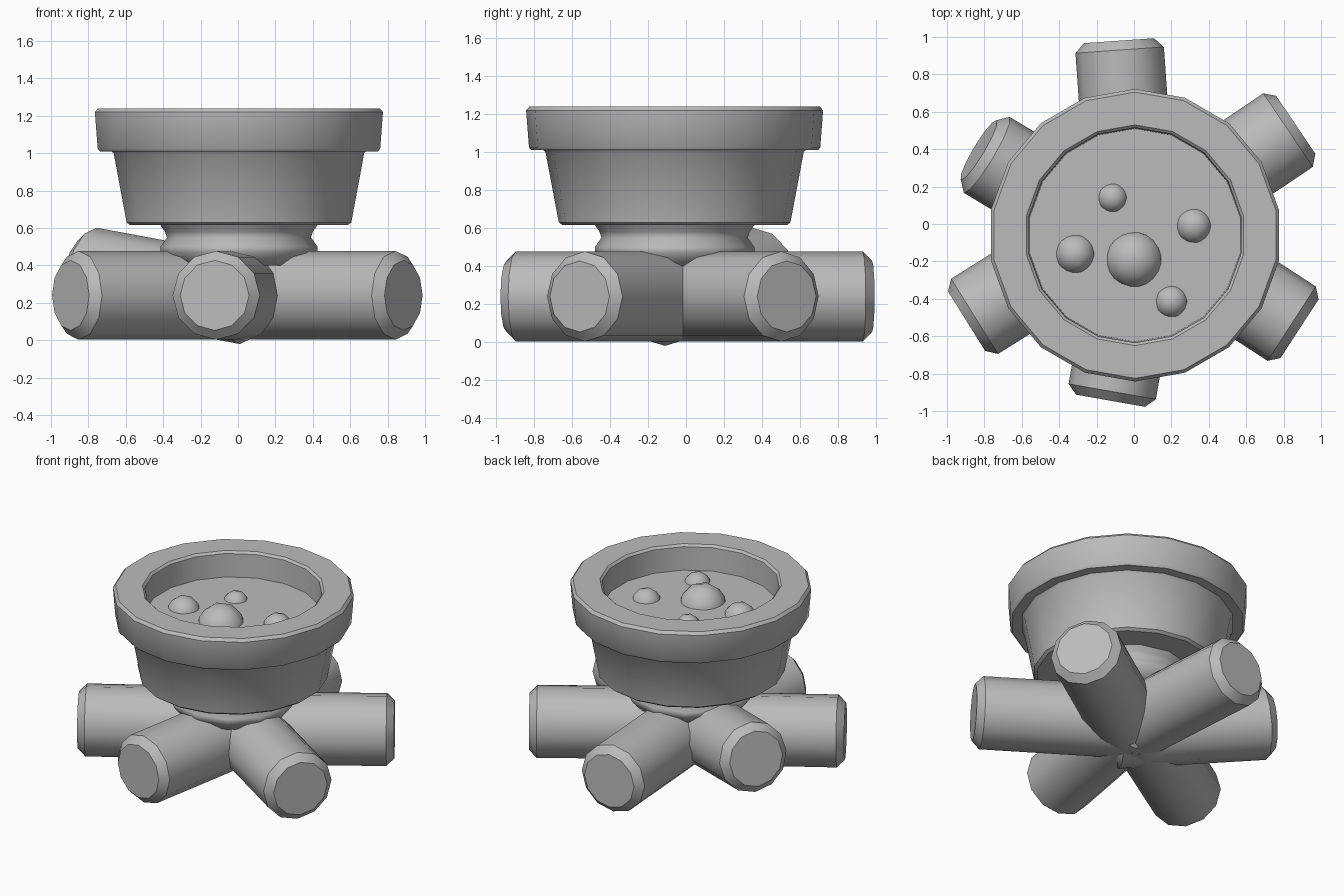
import bpy, bmesh, math
from mathutils import Vector

if "Cube" in bpy.data.objects:
    bpy.data.objects.remove(bpy.data.objects["Cube"])

GREY = (0.5, 0.5, 0.5, 1)
grey = bpy.data.materials.new("plain grey")
grey.use_nodes = True
grey.diffuse_color = GREY
grey.node_tree.nodes["Principled BSDF"].inputs["Base Color"].default_value = GREY

CENTRE = (0.005, -0.06, 0)


def finish(name, bm, location, angle):
    bmesh.ops.recalc_face_normals(bm, faces=bm.faces)
    mesh = bpy.data.meshes.new(name)
    bm.to_mesh(mesh)
    bm.free()
    mesh.materials.append(grey)
    obj = bpy.data.objects.new(name, mesh)
    obj.location = location
    bpy.context.collection.objects.link(obj)
    bpy.ops.object.select_all(action="DESELECT")
    obj.select_set(True)
    bpy.context.view_layer.objects.active = obj
    bpy.ops.object.shade_smooth_by_angle(angle=math.radians(angle))
    return obj


def lathe(name, profile, sides, location, angle=35):
    """Turn a (radius, height) profile about z, closing its ends with caps."""
    bm = bmesh.new()
    rings = []
    for r, z in profile:
        turns = [math.pi / 2 + math.tau * i / sides for i in range(sides)]
        rings.append([bm.verts.new((r * math.cos(a), r * math.sin(a), z)) for a in turns])
    for low, high in zip(rings, rings[1:]):
        for i in range(sides):
            j = (i + 1) % sides
            bm.faces.new((low[i], low[j], high[j], high[i]))
    bm.faces.new(rings[0])
    bm.faces.new(rings[-1])
    return finish(name, bm, location, angle)


# Pot: tapered body, thick rim, and a sunken flat surface inside
lathe("pot", [
    (0.59, 0.615), (0.61, 0.63), (0.68, 1.0), (0.69, 1.01), (0.755, 1.01),
    (0.767, 1.025), (0.782, 1.22), (0.765, 1.24), (0.59, 1.24),
    (0.575, 1.225), (0.57, 1.06)], 18, CENTRE)

# Foot: waisted stand between the pot and the logs
lathe("foot", [(0.36, 0.4), (0.42, 0.47), (0.42, 0.5), (0.385, 0.55),
               (0.395, 0.58), (0.43, 0.63)], 12, CENTRE, 60)

# Logs: outer end, heading in degrees, upward tilt in degrees
LOGS = {
    "back_log": ((-0.08, 0.98, 0.24), 94, 0),
    "back_left_log": ((0.865, 0.53, 0.24), 34, 0),
    "front_left_log": ((0.885, -0.56, 0.24), -33, 0),
    "front_log": ((-0.125, -0.945, 0.24), 260, 0),
    "front_right_log": ((-0.895, -0.52, 0.24), 212, 0),
    "back_right_log": ((-0.83, 0.395, 0.375), 149, 9),
}
R, LENGTH, CUT = 0.237, 1.08, 0.05
for name, (end, heading, tilt) in LOGS.items():
    h, t = math.radians(heading), math.radians(tilt)
    way = Vector((math.cos(h) * math.cos(t), math.sin(h) * math.cos(t), math.sin(t)))
    log = lathe(name, [(R - CUT, -LENGTH), (R, CUT - LENGTH), (R, -CUT), (R - CUT, 0)],
                12, end, 40)
    log.rotation_euler = way.to_track_quat("Z", "Y").to_euler()

# Bubbles: low-poly balls half sunk in the surface (x, y, radius)
BUBBLES = [(-0.115, 0.14, 0.082), (0.32, -0.01, 0.098), (-0.315, -0.16, 0.11),
           (0, -0.19, 0.158), (0.2, -0.415, 0.09)]
for n, (x, y, r) in enumerate(BUBBLES, 1):
    bm = bmesh.new()
    bmesh.ops.create_icosphere(bm, subdivisions=2, radius=r)
    finish(f"bubble_{n}", bm, (x, y, 1.05 - 0.2 * r), 45)
